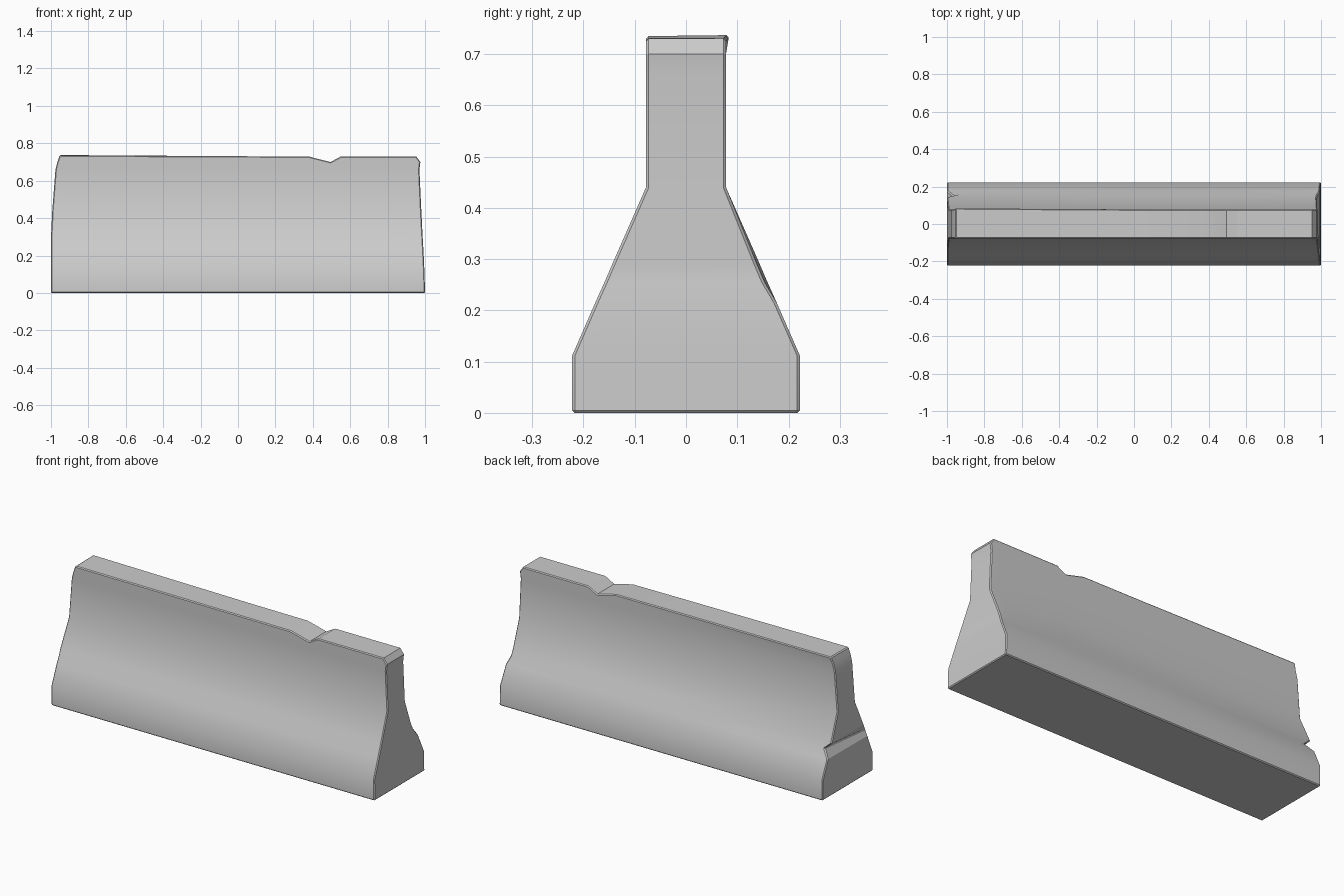
import bpy, bmesh, math

if "Cube" in bpy.data.objects:
    bpy.data.objects.remove(bpy.data.objects["Cube"])

# profile levels: height, half width, left end x, right end x
LEVELS = [
    (0.0,   0.222, -1.000, 1.000),
    (0.112, 0.222, -1.000, 0.997),
    (0.215, 0.177, -1.000, 0.992),
    (0.255, 0.159, -1.000, 0.990),
    (0.290, 0.144, -1.000, 0.988),
    (0.440, 0.078, -0.993, 0.980),
    (0.660, 0.078, -0.976, 0.970),
    (0.700, 0.078, -0.966, 0.975),
    (0.735, 0.078, -0.953, 0.953),
]
# stations along the length: x (None = worn end), top height
STATIONS = [("left", 0.735), (-0.93, 0.735), (0.0, 0.731), (0.38, 0.729),
            (0.495, 0.700), (0.55, 0.730), (0.92, 0.730), ("right", 0.730)]


def point(level, side, station):
    z, w, left, right = LEVELS[level]
    sx, top = station
    x = left if sx == "left" else right if sx == "right" else sx
    y = side * w
    last = len(LEVELS) - 1
    if level == last:
        z = top
    elif level == last - 1:
        z = min(z, top - 0.018)
    if side > 0:
        # chip in the back left corner, light wear in the back right one
        if sx == "left" and level == 3:
            x += 0.04
            y -= 0.012
        if sx == "right" and level in (3, 4):
            x -= 0.012
            y -= 0.006
        # slight outward lean of the back top edge
        if sx in ("left", -0.93) and level == last:
            y += 0.006
            z += 0.002
    return (x, y, z)


# barrier body: worn profile lofted along x
bm = bmesh.new()
n = len(LEVELS)
rings = []
for st in STATIONS:
    ring = [bm.verts.new(point(i, -1, st)) for i in range(n)]
    ring += [bm.verts.new(point(i, 1, st)) for i in reversed(range(n))]
    rings.append(ring)
m = 2 * n
for a, b in zip(rings, rings[1:]):
    for i in range(m):
        j = (i + 1) % m
        bm.faces.new((a[i], a[j], b[j], b[i]))
# end caps as strips between the two sides
for ring in (rings[0], rings[-1]):
    for i in range(n - 1):
        bm.faces.new((ring[i], ring[i + 1], ring[m - 2 - i], ring[m - 1 - i]))
bmesh.ops.recalc_face_normals(bm, faces=bm.faces)

# softened corners
sharp = [e for e in bm.edges if e.calc_face_angle(0) > math.radians(55)]
bmesh.ops.bevel(bm, geom=sharp, offset=0.005, segments=1, profile=0.5,
                affect='EDGES', clamp_overlap=True)
bmesh.ops.recalc_face_normals(bm, faces=bm.faces)

mesh = bpy.data.meshes.new("concrete_barrier")
bm.to_mesh(mesh)
bm.free()
obj = bpy.data.objects.new("concrete_barrier", mesh)
bpy.context.collection.objects.link(obj)

# plain concrete colour
mat = bpy.data.materials.new("concrete grey")
mat.diffuse_color = (0.6, 0.6, 0.6, 1)
mat.use_nodes = True
mat.node_tree.nodes["Principled BSDF"].inputs["Base Color"].default_value = mat.diffuse_color
mesh.materials.append(mat)

bpy.context.view_layer.objects.active = obj
obj.select_set(True)
bpy.ops.object.shade_smooth_by_angle(angle=math.radians(27))
